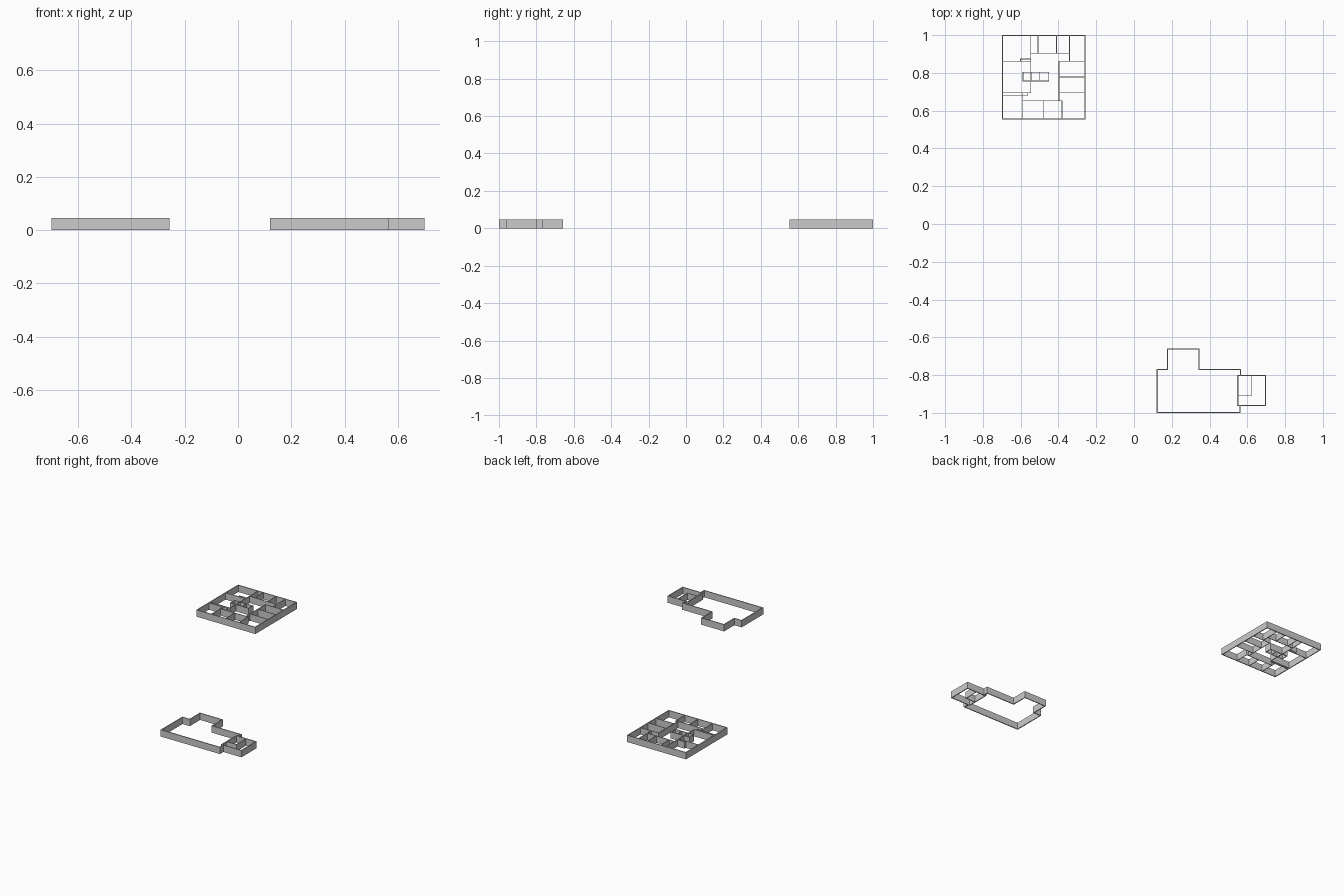
import bpy, bmesh
from mathutils import Vector

if "Cube" in bpy.data.objects:
    bpy.data.objects.remove(bpy.data.objects["Cube"])

H = 0.046      # wall height
T_OUT = 0.006  # outer wall thickness
T_IN = 0.004   # partition thickness


def wall(name, pts, t, closed=False):
    """Mitred wall of thickness t following a centre-line path."""
    p = [Vector(q) for q in pts]
    n = len(p)
    bm = bmesh.new()
    rings = []
    for i in range(n):
        a = (p[i] - p[i - 1]).normalized() if closed or i > 0 else None
        b = (p[(i + 1) % n] - p[i]).normalized() if closed or i < n - 1 else None
        a, b = a or b, b or a
        na, nb = Vector((-a.y, a.x)), Vector((-b.y, b.x))
        m = (na + nb) / (1 + na.dot(nb)) * t / 2
        l, r = p[i] + m, p[i] - m
        rings.append([bm.verts.new((v.x, v.y, z))
                      for v, z in ((l, 0), (r, 0), (r, H), (l, H))])
    for i in range(n if closed else n - 1):
        A, B = rings[i], rings[(i + 1) % n]
        for k in range(4):
            j = (k + 1) % 4
            bm.faces.new((A[k], A[j], B[j], B[k]))
    if not closed:
        bm.faces.new(rings[0])
        bm.faces.new(rings[-1][::-1])
    bmesh.ops.recalc_face_normals(bm, faces=bm.faces)
    me = bpy.data.meshes.new(name)
    bm.to_mesh(me)
    bm.free()
    bpy.context.collection.objects.link(bpy.data.objects.new(name, me))


def box_loop(name, x0, y0, x1, y1, t):
    """Closed rectangular wall, given by its outer faces."""
    h = t / 2
    wall(name, [(x0 + h, y0 + h), (x1 - h, y0 + h),
                (x1 - h, y1 - h), (x0 + h, y1 - h)], t, True)


# Square building: outer shell and small central core
L, R, B, T = -0.70, -0.257, 0.553, 1.0
box_loop("square_outer_wall", L, B, R, T, T_OUT)
box_loop("core_wall", -0.589, 0.755, -0.449, 0.805, T_IN)
for x in (-0.545, -0.499):
    wall("core_divider", [(x, 0.757), (x, 0.803)], T_IN)

# Square building: room partitions
e = 0.003
L, R, B, T = L + e, R - e, B + e, T - e
rooms = {
    "west_room_wall": [(-0.547, T), (-0.547, 0.695), (L, 0.695)],
    "west_upper_wall": [(L, 0.861), (-0.549, 0.861)],
    "west_niche": [(-0.601, 0.861), (-0.601, 0.874), (-0.549, 0.874)],
    "west_ledge": [(L, 0.682), (-0.562, 0.682), (-0.562, 0.695)],
    "north_room_wall": [(-0.545, 0.904), (-0.342, 0.904)],
    "north_end_wall": [(-0.342, T), (-0.342, 0.862)],
    "east_room_wall": [(R, 0.861), (-0.397, 0.861), (-0.397, 0.653)],
    "south_room_wall": [(-0.589, 0.653), (-0.381, 0.653), (-0.381, B)],
    "south_west_wall": [(-0.589, 0.695), (-0.589, B)],
    "south_divider": [(-0.481, 0.653), (-0.481, B)],
}
for name, pts in rooms.items():
    wall(name, pts, T_IN)
for x in (-0.508, -0.41):
    wall("north_divider", [(x, 0.904), (x, T)], T_IN)
for y in (0.778, 0.695):
    wall("east_divider", [(-0.397, y), (R, y)], T_IN)

# Hall: stepped outline, open where the annex joins it
wall("hall_outer_wall",
     [(0.563, -0.80), (0.563, -0.771), (0.345, -0.771), (0.345, -0.661),
      (0.178, -0.661), (0.178, -0.771), (0.123, -0.771), (0.123, -0.997),
      (0.561, -0.997), (0.561, -0.96)], T_OUT)

# Annex with its inner corner room
box_loop("annex_outer_wall", 0.546, -0.963, 0.70, -0.80, T_OUT)
wall("annex_inner_wall", [(0.624, -0.803), (0.624, -0.907), (0.549, -0.907)], T_IN)
